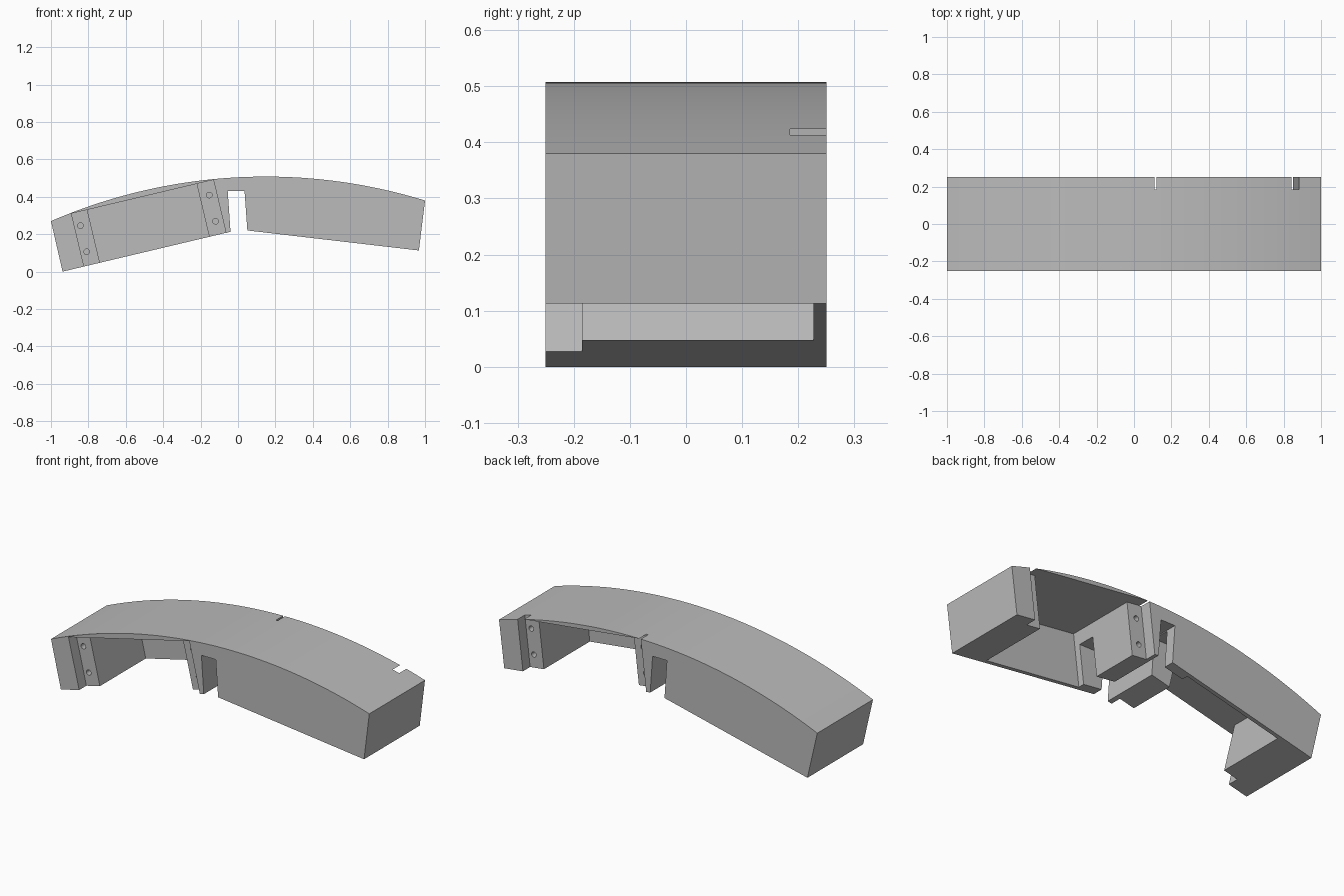
import bpy, bmesh, math
from mathutils import Matrix, Vector

cube = bpy.data.objects.get("Cube")
if cube:
    bpy.data.objects.remove(cube, do_unlink=True)

grey = bpy.data.materials.new("plain_grey")
grey.use_nodes = True
color = (0.5, 0.5, 0.5, 1)
grey.diffuse_color = color
grey.node_tree.nodes["Principled BSDF"].inputs["Base Color"].default_value = color


def prism(name, base, offset):
    """Sweep a closed outline of 3D points along an offset."""
    bm = bmesh.new()
    face = bm.faces.new([bm.verts.new(p) for p in base])
    ext = bmesh.ops.extrude_face_region(bm, geom=[face])
    moved = [g for g in ext["geom"] if isinstance(g, bmesh.types.BMVert)]
    bmesh.ops.translate(bm, vec=offset, verts=moved)
    bmesh.ops.recalc_face_normals(bm, faces=bm.faces)
    mesh = bpy.data.meshes.new(name)
    bm.to_mesh(mesh)
    bm.free()
    mesh.materials.append(grey)
    obj = bpy.data.objects.new(name, mesh)
    bpy.context.collection.objects.link(obj)
    return obj


def cut(body, cutter):
    """Subtract a cutter from the body, then discard it."""
    cutter.hide_render = True
    mod = body.modifiers.new("cut", "BOOLEAN")
    mod.operation = "DIFFERENCE"
    mod.solver = "EXACT"
    mod.object = cutter
    bpy.context.view_layer.objects.active = body
    bpy.ops.object.modifier_apply(modifier=mod.name)
    bpy.data.objects.remove(cutter, do_unlink=True)


# Arched body: curved top, two straight undersides and a central slot
R, CX, TOP, HALF = 2.892, 0.149, 0.508, 0.25
SEGMENTS = 80
a0 = math.asin((1 - CX) / R)
a1 = math.asin((-1 - CX) / R)
outline = [(-0.938, 0), (-0.04, 0.213), (-0.055, 0.43),
           (0.035, 0.43), (0.05, 0.22), (0.967, 0.113)]
for i in range(SEGMENTS + 1):
    a = a0 + (a1 - a0) * i / SEGMENTS
    outline.append((CX + R * math.sin(a), TOP - R + R * math.cos(a)))
body = prism("arched_body", [(x, -HALF, z) for x, z in outline], (0, 2 * HALF, 0))

# Each half: a panel recess with a deep pocket, screw holes and a leg channel
halves = [
    (1, Vector((-0.938, 0, 0)), Vector((0.898, 0, 0.213)), 0.291),
    (-1, Vector((0.967, 0, 0.113)), Vector((-0.917, 0, 0.107)), 0.294),
]
for side, origin, along, ceiling in halves:
    along = along.normalized()
    up = Vector((-along.z * side, 0, along.x * side))

    def at(s, y, h):
        return origin + along * s + Vector((0, y * side, 0)) + up * h

    # Stepped pocket, open below and on one face
    plan = [(0.118, -0.3), (0.898, -0.3), (0.898, -0.185), (0.806, -0.185),
            (0.806, 0.227), (0.205, 0.227), (0.205, -0.185), (0.118, -0.185)]
    cut(body, prism("pocket_cutter", [at(s, y, -0.1) for s, y in plan],
                    up * (ceiling + 0.1)))

    # Blind screw holes in the two flanges
    for s in (0.15, 0.858):
        for h in (0.073, 0.217):
            ring = [at(s + 0.015 * math.cos(k * math.tau / 20), -0.21,
                       h + 0.015 * math.sin(k * math.tau / 20)) for k in range(20)]
            cut(body, prism("hole_cutter", ring, (0, 0.12 * side, 0)))

    # Channel through the middle leg
    rect = [(-0.235, 0.1), (0, 0.1), (0, 0.425), (-0.235, 0.425)]
    cut(body, prism("channel_cutter", [(x * side, 0.09 * side, z) for x, z in rect],
                    (0, 0.1 * side, 0)))

# Smooth the curve, keep the edges crisp
bpy.ops.object.select_all(action="DESELECT")
body.select_set(True)
bpy.context.view_layer.objects.active = body
bpy.ops.object.shade_smooth_by_angle(angle=math.radians(20))
